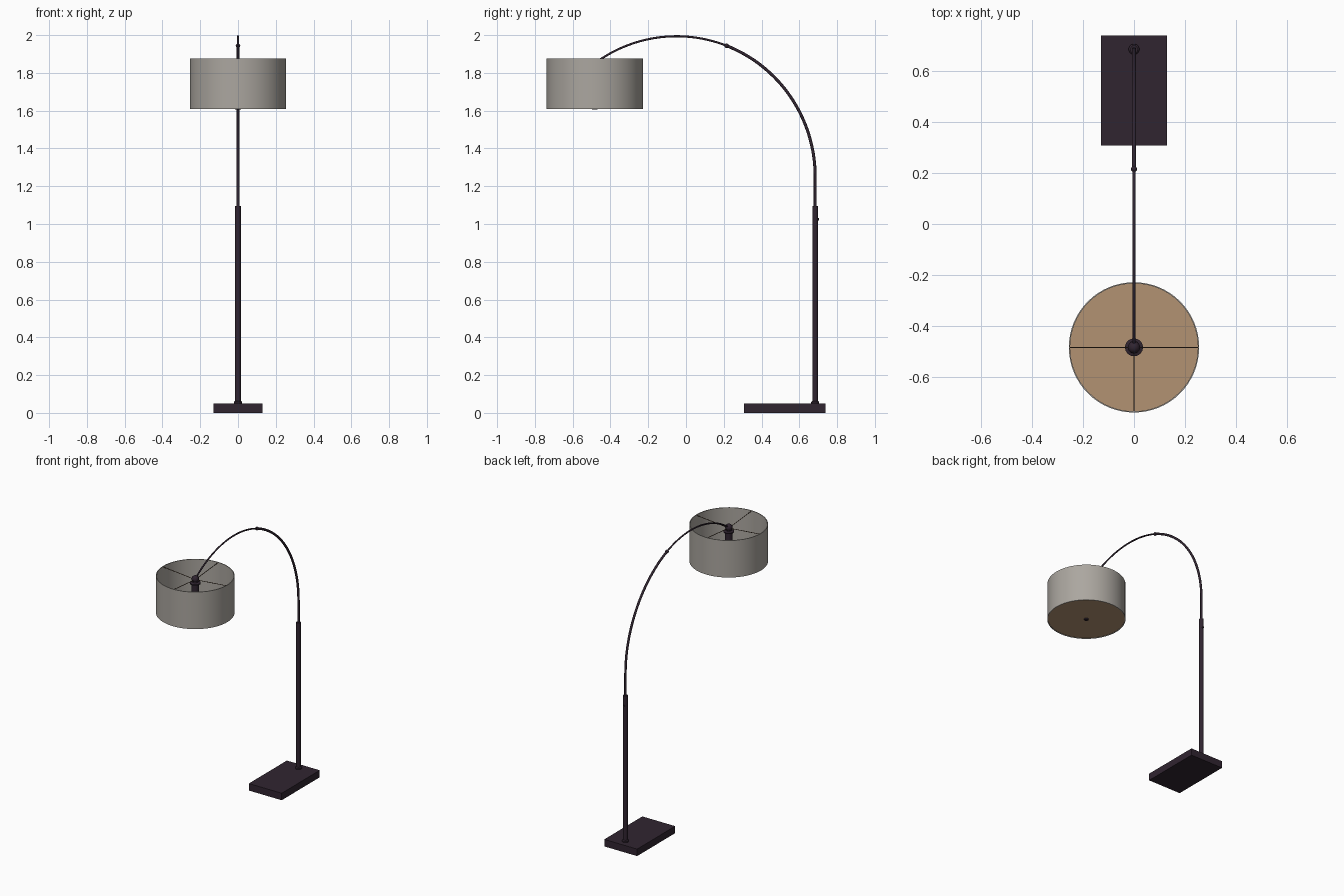
import bpy, bmesh, math
from mathutils import Vector

cube = bpy.data.objects.get("Cube")
if cube:
    bpy.data.objects.remove(cube, do_unlink=True)


def material(name, colour):
    m = bpy.data.materials.new(name)
    m.use_nodes = True
    m.diffuse_color = (*colour, 1)
    bsdf = next(n for n in m.node_tree.nodes if n.type == 'BSDF_PRINCIPLED')
    bsdf.inputs["Base Color"].default_value = (*colour, 1)
    return m


METAL = material("dark bronze", (0.03, 0.018, 0.03))
FABRIC = material("grey fabric", (0.41, 0.385, 0.35))
DIFFUSER = material("tan diffuser", (0.45, 0.29, 0.17))
WIRE = material("brown wire", (0.10, 0.06, 0.035))
BULB = material("bulb glass", (0.55, 0.55, 0.55))


def finish(bm, name, mat, smooth=True):
    bmesh.ops.recalc_face_normals(bm, faces=bm.faces)
    mesh = bpy.data.meshes.new(name)
    bm.to_mesh(mesh)
    bm.free()
    mesh.materials.append(mat)
    obj = bpy.data.objects.new(name, mesh)
    bpy.context.collection.objects.link(obj)
    if smooth:
        bpy.ops.object.select_all(action='DESELECT')
        obj.select_set(True)
        bpy.context.view_layer.objects.active = obj
        bpy.ops.object.shade_smooth_by_angle(angle=math.radians(40))
    return obj


def lathe(name, profile, y, mat, steps=32, closed=False):
    """Spin (radius, height) points around a vertical axis at depth y."""
    bm = bmesh.new()
    verts = [bm.verts.new((r, y, z)) for r, z in profile]
    edges = [bm.edges.new(p) for p in zip(verts, verts[1:])]
    if closed:
        edges.append(bm.edges.new((verts[-1], verts[0])))
    bmesh.ops.spin(bm, geom=verts + edges, cent=(0, y, 0), axis=(0, 0, 1),
                   angle=math.tau, steps=steps)
    bmesh.ops.remove_doubles(bm, verts=bm.verts, dist=1e-5)
    return finish(bm, name, mat)


def tube(name, points, radius, mat, sides=12):
    """Sweep a round section along a path and cap both ends."""
    bm = bmesh.new()
    pts = [Vector(p) for p in points]
    rings = []
    for i, p in enumerate(pts):
        d = (pts[min(i + 1, len(pts) - 1)] - pts[max(i - 1, 0)]).normalized()
        u = d.cross(Vector((1, 0, 0)) if abs(d.x) < 0.9 else Vector((0, 0, 1))).normalized()
        v = d.cross(u)
        rings.append([bm.verts.new(p + radius * (u * math.cos(a) + v * math.sin(a)))
                      for a in (math.tau * k / sides for k in range(sides))])
    for a, b in zip(rings, rings[1:]):
        for k in range(sides):
            j = (k + 1) % sides
            bm.faces.new((a[k], a[j], b[j], b[k]))
    bm.faces.new(rings[0])
    bm.faces.new(rings[-1])
    return finish(bm, name, mat)


def ball(name, centre, radius, mat):
    bm = bmesh.new()
    bmesh.ops.create_uvsphere(bm, u_segments=20, v_segments=12, radius=radius)
    bmesh.ops.translate(bm, verts=bm.verts, vec=centre)
    return finish(bm, name, mat)


POLE_Y, SHADE_Y = 0.684, -0.483
SHADE_R, SHADE_LOW, SHADE_TOP = 0.255, 1.61, 1.875

# Base slab
bm = bmesh.new()
bmesh.ops.create_cube(bm, size=1)
for v in bm.verts:
    v.co = (v.co.x * 0.26, v.co.y * 0.43 + 0.523, v.co.z * 0.05 + 0.025)
finish(bm, "base", METAL, smooth=False)

# Upright pole with its foot collar, and the clamp screw at the back
lathe("pole", [(0, 0.05), (0.021, 0.05), (0.021, 0.058), (0.015, 0.064),
               (0.015, 1.095), (0, 1.095)], POLE_Y, METAL)
tube("clamp_screw", [(0, POLE_Y, 1.025), (0, POLE_Y + 0.021, 1.025)], 0.006, METAL)

# Arched arm: thick lower tube and thin upper tube along one ellipse
CY, CZ, A, B = -0.05, 1.25, POLE_Y + 0.05, 0.744


def arch(t):
    return Vector((0, CY + A * math.cos(t), CZ + B * math.sin(t)))


def arch_points(t0, t1, n):
    return [arch(t0 + (t1 - t0) * i / n) for i in range(n + 1)]


joint_t = math.acos((0.215 - CY) / A)
end_t = math.acos((SHADE_Y - CY) / A)
tube("lower_arm", [(0, POLE_Y, 1.08), (0, POLE_Y, 1.17)] + arch_points(0, joint_t, 32),
     0.008, METAL)
tube("upper_arm", arch_points(joint_t, end_t, 32), 0.0055, METAL)
ball("arm_joint", arch(joint_t), 0.012, METAL)

# Hub, socket and bulb hanging at the end of the arm
ball("swivel_ball", arch(end_t), 0.024, METAL)
lathe("socket", [(0, 1.85), (0.018, 1.85), (0.02, 1.83), (0.035, 1.825),
                 (0.035, 1.818), (0.025, 1.815), (0.025, 1.765), (0, 1.765)],
      SHADE_Y, METAL)
lathe("bulb", [(0, 1.766), (0.016, 1.766), (0.018, 1.75), (0.03, 1.725), (0.032, 1.705),
               (0.025, 1.685), (0.012, 1.674), (0, 1.671)], SHADE_Y, BULB)

# Drum shade: thin open wall
inner = SHADE_R - 0.005
lathe("shade", [(SHADE_R, SHADE_LOW), (SHADE_R, SHADE_TOP), (inner, SHADE_TOP),
                (inner, SHADE_LOW)], SHADE_Y, FABRIC, steps=64, closed=True)

# Diffuser disc with its knob
lathe("diffuser", [(0, 1.613), (inner, 1.613), (inner, 1.618), (0, 1.618)],
      SHADE_Y, DIFFUSER, steps=64)
lathe("diffuser_knob", [(0, 1.605), (0.013, 1.605), (0.015, 1.608), (0.015, 1.614),
                        (0, 1.614)], SHADE_Y, METAL, steps=20)

# Four spokes carrying the shade
for i, side in enumerate(("left", "back", "right", "front")):
    a = i * math.pi / 2
    tip = (inner * math.cos(a), SHADE_Y + inner * math.sin(a), 1.868)
    tube("spoke_" + side, [(0, SHADE_Y, 1.845), tip], 0.0022, WIRE, sides=8)
